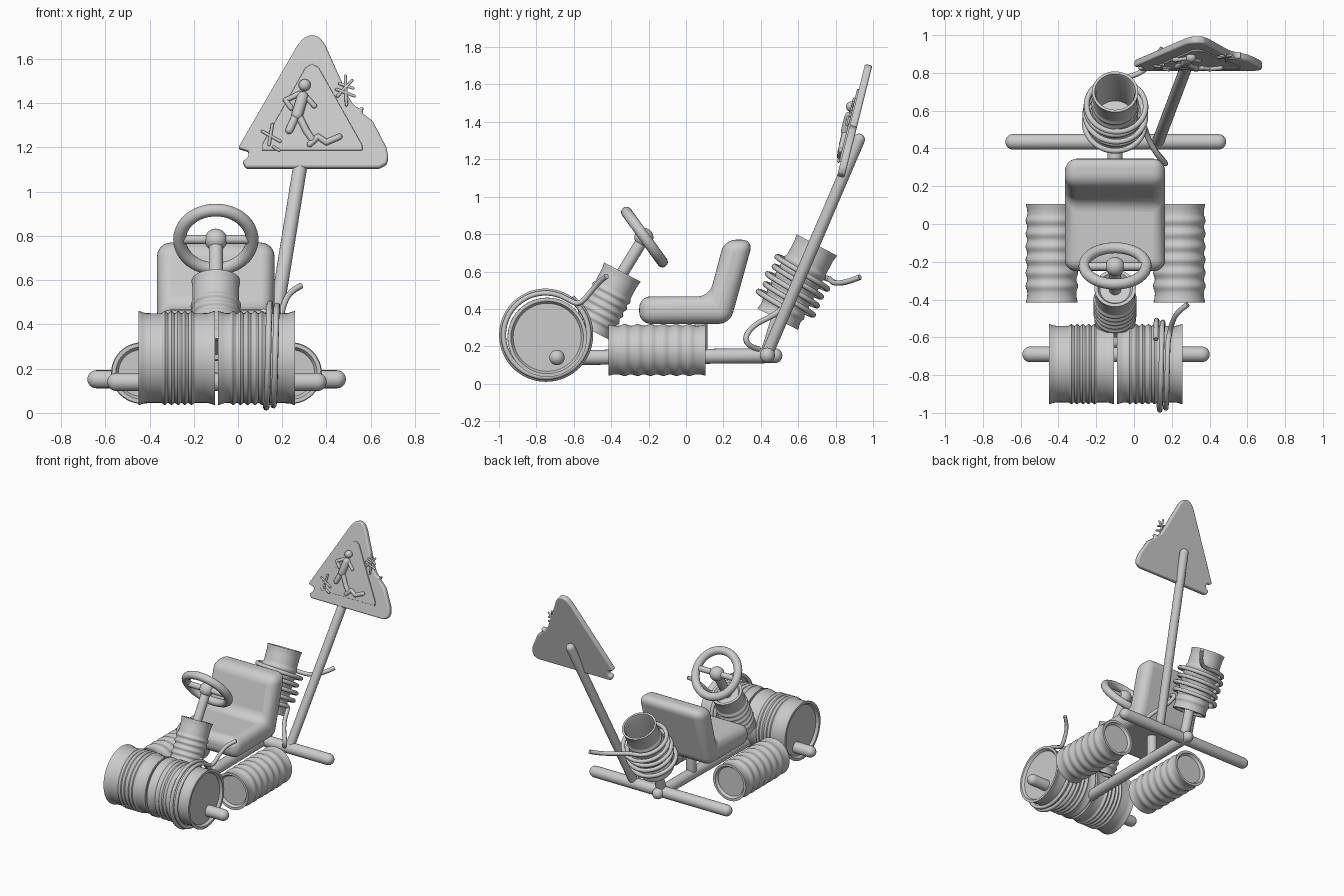
import bpy, bmesh, math
from mathutils import Vector as V

if "Cube" in bpy.data.objects:
    bpy.data.objects.remove(bpy.data.objects["Cube"])

grey = bpy.data.materials.new("light grey")
grey.diffuse_color = (0.6, 0.6, 0.6, 1)
grey.use_nodes = True
grey.node_tree.nodes["Principled BSDF"].inputs["Base Color"].default_value = grey.diffuse_color
CX = -0.10  # centre line of the vehicle


def finish(name, bm, angle=40):
    bmesh.ops.remove_doubles(bm, verts=bm.verts, dist=1e-5)
    bmesh.ops.recalc_face_normals(bm, faces=bm.faces)
    me = bpy.data.meshes.new(name)
    bm.to_mesh(me)
    bm.free()
    ob = bpy.data.objects.new(name, me)
    bpy.context.collection.objects.link(ob)
    me.materials.append(grey)
    smooth(ob, angle)
    return ob


def smooth(ob, angle=40):
    bpy.ops.object.select_all(action='DESELECT')
    ob.select_set(True)
    bpy.context.view_layer.objects.active = ob
    bpy.ops.object.shade_smooth_by_angle(angle=math.radians(angle))


def lathe(name, prof, base, axis, seg=40):
    """Revolve (radius, height) points around an axis starting at base."""
    bm = bmesh.new()
    q = V(axis).to_track_quat('Z', 'Y')
    rings = [[bm.verts.new(V(base) + q @ V((r * math.cos(2 * math.pi * i / seg),
                                            r * math.sin(2 * math.pi * i / seg), h)))
              for i in range(seg)] for r, h in prof]
    for a, b in zip(rings, rings[1:]):
        for i in range(seg):
            j = (i + 1) % seg
            bm.faces.new((a[i], a[j], b[j], b[i]))
    return finish(name, bm)


def capsule(name, p0, p1, r, seg=20):
    """Round-ended tube; p0 and p1 are the end-sphere centres."""
    d = V(p1) - V(p0)
    arc = [(math.cos(k * math.pi / 12), math.sin(k * math.pi / 12)) for k in range(7)]
    prof = [(r * c, -r * s) for c, s in reversed(arc)] + [(r * c, d.length + r * s) for c, s in arc]
    return lathe(name, prof, p0, d, seg)


def can(name, p0, p1, r, ribs, lo, hi, amp, hollow=False):
    """Tin drum with flared rims, ribs between lo and hi, recessed lids."""
    d = V(p1) - V(p0)
    L, n = d.length, 72
    prof = [(0, 0.018), (r - 0.03, 0.018), (r - 0.018, 0.0)]
    for k in range(n + 1):
        t = k / n
        e = min(t, 1 - t) * L
        rad = r * (0.955 + 0.045 * math.exp(-(e / 0.022) ** 2))
        if lo <= t <= hi:
            rad += amp * (1 - math.cos(2 * math.pi * ribs * (t - lo) / (hi - lo))) / 2
        prof.append((rad, t * L))
    if hollow:
        prof += [(r - 0.014, L), (r - 0.022, L - 0.03), (r - 0.022, L * 0.35), (0, L * 0.35)]
    else:
        prof += [(r - 0.018, L), (r - 0.03, L - 0.018), (0, L - 0.018)]
    return lathe(name, prof, p0, d, 48)


def wire(name, pts, r):
    cu = bpy.data.curves.new(name, 'CURVE')
    cu.dimensions = '3D'
    cu.bevel_depth, cu.bevel_resolution, cu.use_fill_caps = r, 2, True
    cu.resolution_u = 3
    sp = cu.splines.new('NURBS')
    sp.points.add(len(pts) - 1)
    for p, co in zip(sp.points, pts):
        p.co = (*co, 1)
    sp.use_endpoint_u, sp.order_u = True, 3
    ob = bpy.data.objects.new(name, cu)
    bpy.context.collection.objects.link(ob)
    cu.materials.append(grey)
    bpy.ops.object.select_all(action='DESELECT')
    ob.select_set(True)
    bpy.context.view_layer.objects.active = ob
    bpy.ops.object.convert(target='MESH')
    smooth(bpy.context.object, 50)


def prism(name, pts, depth, bevel, seg):
    """Extrude a 3D outline along a vector and round its edges."""
    bm = bmesh.new()
    f = bm.faces.new([bm.verts.new(p) for p in pts])
    ext = bmesh.ops.extrude_face_region(bm, geom=[f])
    bmesh.ops.translate(bm, vec=V(depth), verts=[g for g in ext['geom'] if isinstance(g, bmesh.types.BMVert)])
    ob = finish(name, bm)
    m = ob.modifiers.new("round", 'BEVEL')
    m.width, m.segments, m.limit_method, m.angle_limit = bevel, seg, 'ANGLE', math.radians(25)
    bpy.ops.object.modifier_apply(modifier="round")
    smooth(ob, 40)
    return ob


# frame tubes
capsule("frame_spine", (CX, -0.62, 0.14), (CX, 0.475, 0.15), 0.04)
capsule("rear_axle", (-0.64, 0.435, 0.152), (0.447, 0.435, 0.152), 0.041)
capsule("front_axle", (-0.55, -0.69, 0.14), (0.36, -0.69, 0.14), 0.041)
capsule("seat_post", (CX, 0.08, 0.15), (CX, 0.08, 0.36), 0.035)

# front drums and side cans
can("front_drum_left", (-0.45, -0.742, 0.248), (-0.105, -0.742, 0.248), 0.212, 5, 0.3, 0.74, 0.010)
can("front_drum_right", (-0.09, -0.742, 0.248), (0.257, -0.742, 0.248), 0.212, 5, 0.15, 0.62, 0.010)
for side, x in (("left", -0.435), ("right", 0.24)):
    can("side_can_" + side, (x, -0.415, 0.18), (x, 0.105, 0.18), 0.136, 6, 0.1, 0.9, 0.009)

# wire wound round the right front drum, with a loose tail
pts = []
for k in range(61):
    t = k / 60
    a = math.radians(55 + 720 * (1 - t))
    r = 0.243 - 0.02 * t
    pts.append((0.115 + 0.065 * t, -0.75 + r * math.cos(a), 0.262 + r * math.sin(a)))
pts += [(0.19, -0.57, 0.42), (0.205, -0.51, 0.49), (0.235, -0.46, 0.55), (0.285, -0.425, 0.575)]
wire("drum_wire", pts, 0.014)

# steering column and wheel
can("steering_can", (CX, -0.505, 0.285), (CX, -0.34, 0.597), 0.11, 5, 0.12, 0.7, 0.009)
capsule("steering_rod", (CX, -0.36, 0.56), (CX, -0.225, 0.78), 0.032)
lathe("steering_hub", [(0.051 * math.sin(k * math.pi / 12), -0.051 * math.cos(k * math.pi / 12))
                       for k in range(13)], (CX, -0.225, 0.782), (0, 0, 1), 24)
capsule("steering_crossbar", (CX - 0.16, -0.225, 0.784), (CX + 0.16, -0.225, 0.784), 0.021)
lathe("steering_wheel", [(0.164 + 0.029 * math.cos(k * math.pi / 8), 0.029 * math.sin(k * math.pi / 8))
                         for k in range(17)], (CX, -0.222, 0.784), (0, 0.81, 0.585), 48)

# seat
outline = [(-0.25, 0.32), (-0.25, 0.467), (0.125, 0.467), (0.205, 0.77), (0.36, 0.77), (0.235, 0.32)]
prism("seat", [(-0.366, y, z) for y, z in outline], (0.531, 0, 0), 0.062, 6)

# rear can with coiled wire
b0, b1 = V((CX, 0.49, 0.345)), V((CX, 0.70, 0.742))
axis = (b1 - b0).normalized()
back = V((0, axis.z, -axis.y))
can("rear_can", b0, b1, 0.122, 6, 0.1, 0.75, 0.008, True)
capsule("rear_can_stem", (CX, 0.43, 0.152), (CX, 0.50, 0.38), 0.035)
pts = [(0.11, 0.39, 0.185), (0.15, 0.34, 0.195), (0.175, 0.31, 0.25), (0.12, 0.37, 0.32), (0.07, 0.46, 0.36)]
for k in range(121):
    t = k / 120
    a = -math.radians(270 + 360 * 4) * t
    r = 0.155 + 0.008 * math.sin(t * 17)
    pts.append(b0 + axis * (0.07 + 0.25 * t) + V((1, 0, 0)) * r * math.cos(a) + back * r * math.sin(a))
pts += [(-0.04, 0.775, 0.55), (0.04, 0.80, 0.535), (0.11, 0.87, 0.545), (0.15, 0.93, 0.57)]
wire("coil_wire", pts, 0.015)

# sign pole
capsule("sign_pole", (0.125, 0.43, 0.152), (0.312, 0.925, 1.305), 0.032)


def on_sign(x, z, out=0.0):
    """Point on the leaning front face of the sign, seen from the front."""
    return V((x, 0.808 + (z - 1.11) * 0.25, z)) + V((0, -0.97, 0.243)) * out


# sign plate with broken corner and chipped edge
plate = [(0.0, 1.20), (0.05, 1.185), (0.045, 1.155), (0.02, 1.14), (0.035, 1.11), (0.64, 1.11),
         (0.672, 1.128), (0.68, 1.16), (0.67, 1.205), (0.61, 1.32), (0.585, 1.34), (0.56, 1.36),
         (0.57, 1.385), (0.54, 1.38), (0.515, 1.405), (0.50, 1.43), (0.395, 1.665),
         (0.37, 1.70), (0.335, 1.712), (0.30, 1.70), (0.272, 1.67)]
prism("sign_plate", [on_sign(*p) for p in plate], (0, 0.038, -0.0095), 0.010, 3)
panel = [(0.108, 1.185), (0.562, 1.185), (0.562, 1.21), (0.365, 1.56), (0.335, 1.577), (0.305, 1.56), (0.108, 1.21)]
prism("sign_panel", [on_sign(*p, 0.009) for p in panel], V((0, 0.97, -0.243)) * 0.012, 0.004, 2)

# running figure on the sign
capsule("figure_head", on_sign(0.301, 1.477, 0.018), on_sign(0.302, 1.478, 0.018), 0.027)
limbs = {"body": ([(0.292, 1.425), (0.268, 1.345)], 0.026),
         "arm_left": ([(0.278, 1.44), (0.215, 1.41), (0.24, 1.375)], 0.012),
         "arm_right": ([(0.30, 1.435), (0.345, 1.385)], 0.012),
         "leg_left": ([(0.262, 1.34), (0.232, 1.275)], 0.018),
         "leg_right": ([(0.278, 1.335), (0.31, 1.27), (0.335, 1.235)], 0.016),
         "ground_line": ([(0.325, 1.212), (0.362, 1.245), (0.40, 1.22), (0.458, 1.245)], 0.014)}
for part, (p, r) in limbs.items():
    for i in range(len(p) - 1):
        capsule(f"figure_{part}_{i + 1}", on_sign(*p[i], 0.014), on_sign(*p[i + 1], 0.014), r, 12)

# scratches on the sign
scratches = [(0.45, 1.43, 0.515, 1.50), (0.445, 1.46, 0.525, 1.43), (0.485, 1.52, 0.49, 1.39),
             (0.46, 1.485, 0.52, 1.465), (0.11, 1.27, 0.19, 1.225), (0.14, 1.21, 0.155, 1.30),
             (0.16, 1.20, 0.185, 1.185)]
for i, (x0, z0, x1, z1) in enumerate(scratches):
    capsule(f"sign_scratch_{i + 1}", on_sign(x0, z0, 0.012), on_sign(x1, z1, 0.012), 0.007, 10)
